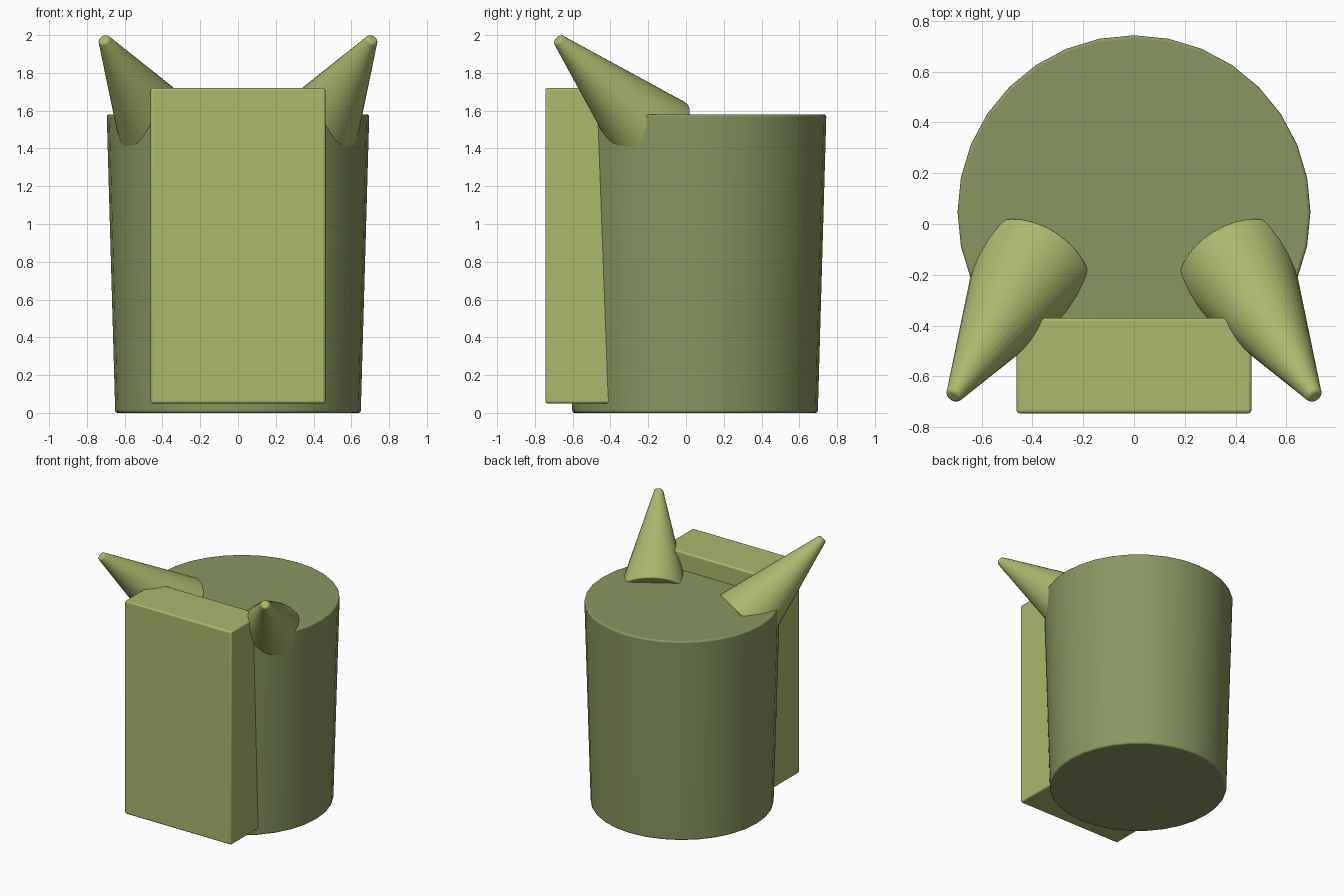
import bpy
import math
from mathutils import Vector

if "Cube" in bpy.data.objects:
    bpy.data.objects.remove(bpy.data.objects["Cube"])


def material(name, rgb):
    m = bpy.data.materials.new(name)
    m.diffuse_color = (*rgb, 1)
    m.use_nodes = True
    m.node_tree.nodes["Principled BSDF"].inputs["Base Color"].default_value = m.diffuse_color
    return m


dark_green = material("dark olive green", (0.25, 0.31, 0.12))
light_green = material("light olive green", (0.41, 0.48, 0.155))


def finish(name, mat):
    """Name, colour, soften the edges and smooth the active object."""
    ob = bpy.context.object
    ob.name = name
    ob.data.materials.append(mat)
    bpy.ops.object.transform_apply(location=False, rotation=False, scale=True)
    bev = ob.modifiers.new("soft edges", 'BEVEL')
    bev.width = 0.012
    bev.segments = 3
    bev.limit_method = 'ANGLE'
    bev.angle_limit = math.radians(40)
    bpy.ops.object.shade_smooth_by_angle(angle=math.radians(35))
    return ob


# Tapered round body
bpy.ops.mesh.primitive_cone_add(vertices=32, radius1=0.65, radius2=0.695,
                                depth=1.58, location=(0, 0.048, 0.79))
finish("body", dark_green)

# Front slab
bpy.ops.mesh.primitive_cube_add(size=1, location=(0, -0.5575, 0.885))
bpy.context.object.scale = (0.925, 0.375, 1.67)
finish("front_panel", light_green)

# Pair of blunt horns leaning forwards and outwards
for side, label in ((1, "right"), (-1, "left")):
    tip = Vector((side * 0.712, -0.68, 1.98))
    base = Vector((side * 0.393, -0.161, 1.461))
    axis = tip - base
    bpy.ops.mesh.primitive_cone_add(vertices=32, radius1=0.245, radius2=0.03,
                                    depth=axis.length,
                                    location=(tip + base) / 2,
                                    rotation=axis.to_track_quat('Z', 'Y').to_euler())
    finish(label + "_horn", light_green)
